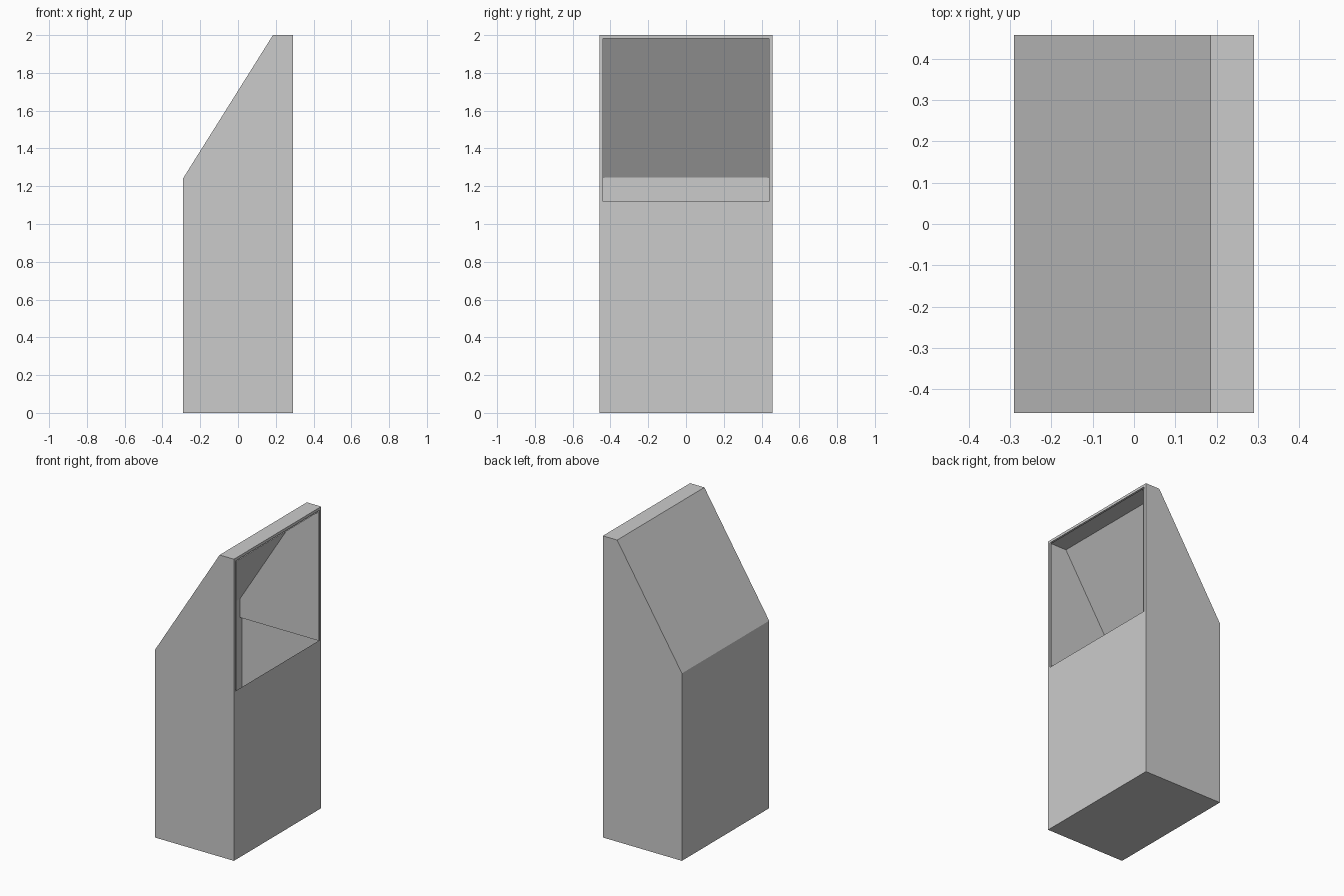
import bpy, bmesh
from mathutils import Vector

cube = bpy.data.objects.get("Cube")
if cube:
    bpy.data.objects.remove(cube, do_unlink=True)

grey = bpy.data.materials.new("light grey")
grey.use_nodes = True
grey.diffuse_color = (0.6, 0.6, 0.6, 1)
grey.node_tree.nodes["Principled BSDF"].inputs["Base Color"].default_value = (0.6, 0.6, 0.6, 1)

HALF_X, HALF_Y, TOP = 0.29, 0.457, 2.0
RIM = 0.026                      # frame width around the opening
SILL, LINTEL = 1.12, TOP - RIM


def extruded_profile(profile, half_width):
    """Closed prism from an (x, z) profile, extruded along y."""
    bm = bmesh.new()
    face = bm.faces.new([bm.verts.new((x, -half_width, z)) for x, z in profile])
    result = bmesh.ops.extrude_face_region(bm, geom=[face], use_keep_orig=True)
    moved = [v for v in result["geom"] if isinstance(v, bmesh.types.BMVert)]
    bmesh.ops.translate(bm, verts=moved, vec=(0, 2 * half_width, 0))
    bmesh.ops.recalc_face_normals(bm, faces=bm.faces)
    return bm


def facing(bm, direction):
    bm.normal_update()
    return [f for f in bm.faces if f.normal.dot(Vector(direction)) > 0.99]


def finish(bm, name):
    mesh = bpy.data.meshes.new(name)
    bm.to_mesh(mesh)
    bm.free()
    mesh.materials.append(grey)
    bpy.context.collection.objects.link(bpy.data.objects.new(name, mesh))


# Cabinet shell: sloped back, with a framed opening on the left (+x) side
shell = extruded_profile([(-HALF_X, 0), (HALF_X, 0), (HALF_X, TOP),
                          (0.185, TOP), (-HALF_X, 1.243)], HALF_Y)
opening = facing(shell, (1, 0, 0))[0]
bmesh.ops.inset_individual(shell, faces=[opening], thickness=RIM)
for v in opening.verts:
    if v.co.z < 1:
        v.co.z = SILL
bmesh.ops.delete(shell, geom=[opening], context='FACES')
finish(shell, "cabinet_shell")

# Lining of the opening: cheeks, ceiling and back, open to the hollow base
lining = extruded_profile([(-0.286, SILL), (HALF_X, SILL), (HALF_X, LINTEL),
                           (0.172, LINTEL), (-0.286, 1.246)], HALF_Y - RIM)
open_sides = facing(lining, (1, 0, 0)) + facing(lining, (0, 0, -1))
bmesh.ops.delete(lining, geom=open_sides, context='FACES')
bmesh.ops.reverse_faces(lining, faces=lining.faces)
finish(lining, "opening_lining")
